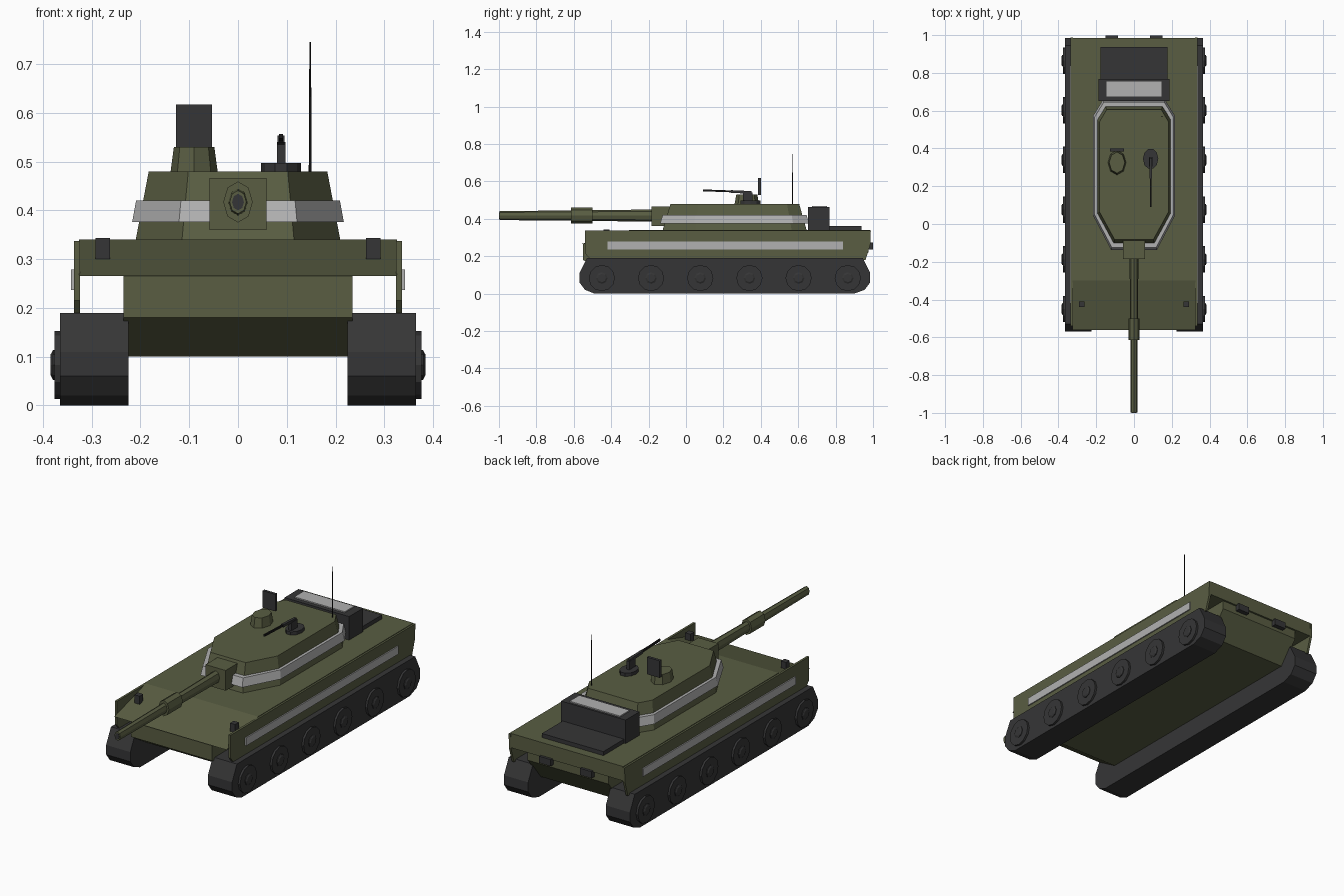
import bpy, bmesh, math
from mathutils import Matrix, Vector

if "Cube" in bpy.data.objects:
    bpy.data.objects.remove(bpy.data.objects["Cube"])


def material(name, rgb):
    m = bpy.data.materials.new(name)
    m.diffuse_color = (*rgb, 1)
    m.use_nodes = True
    m.node_tree.nodes["Principled BSDF"].inputs["Base Color"].default_value = m.diffuse_color
    return m


OLIVE = material("olive_paint", (0.100, 0.110, 0.055))
DARK = material("dark_rubber", (0.036, 0.036, 0.037))
GREY = material("light_grey", (0.44, 0.44, 0.44))
BLACK = material("black_metal", (0.010, 0.010, 0.010))


def finish(name, bm, mat):
    bmesh.ops.recalc_face_normals(bm, faces=bm.faces)
    me = bpy.data.meshes.new(name)
    bm.to_mesh(me)
    bm.free()
    me.materials.append(mat)
    ob = bpy.data.objects.new(name, me)
    bpy.context.collection.objects.link(ob)
    return ob


def loft(name, rings, mat):
    """Closed solid through rings of equal point count."""
    bm = bmesh.new()
    vs = [[bm.verts.new(p) for p in r] for r in rings]
    n = len(vs[0])
    for a, b in zip(vs, vs[1:]):
        for i in range(n):
            j = (i + 1) % n
            bm.faces.new((a[i], a[j], b[j], b[i]))
    bm.faces.new(vs[0])
    bm.faces.new(vs[-1])
    return finish(name, bm, mat)


def extrude_x(name, profile, x0, x1, mat):
    return loft(name, [[(x, y, z) for y, z in profile] for x in (x0, x1)], mat)


def box(name, x0, x1, y0, y1, z0, z1, mat):
    return extrude_x(name, [(y0, z0), (y1, z0), (y1, z1), (y0, z1)], x0, x1, mat)


def turned(name, origin, axis, stations, sides, mat, squash=1.0):
    """Stations are (distance, radius); squash scales the first cross direction."""
    o = Vector(origin)
    w = {"x": (1, 0, 0), "y": (0, 1, 0), "z": (0, 0, 1)}[axis]
    u = (0, 1, 0) if axis == "x" else (1, 0, 0)
    v = (0, 1, 0) if axis == "z" else (0, 0, 1)
    u, v, w = Vector(u), Vector(v), Vector(w)
    rings = []
    for d, r in stations:
        ring = []
        for i in range(sides):
            a = math.tau * i / sides
            ring.append(o + w * d + u * (r * squash * math.cos(a)) + v * (r * math.sin(a)))
        rings.append(ring)
    return loft(name, rings, mat)


# Hull: wide upper body with sloped front, narrow lower body between the tracks
extrude_x("upper_hull", [(-0.56, 0.265), (-0.30, 0.34), (0.985, 0.34), (0.985, 0.265)],
          -0.326, 0.326, OLIVE)
extrude_x("lower_hull", [(-0.55, 0.266), (-0.55, 0.18), (-0.42, 0.10), (0.88, 0.10),
                         (0.975, 0.22), (0.975, 0.266)], -0.235, 0.235, OLIVE)

# Parts repeated on both sides
track = [(-0.53, 0.19), (-0.57, 0.11), (-0.57, 0.06), (-0.54, 0.02), (-0.49, 0.0),
         (0.90, 0.0), (0.955, 0.02), (0.985, 0.06), (0.985, 0.11), (0.945, 0.19)]
skirt = [(-0.54, 0.337), (-0.54, 0.215), (-0.51, 0.18), (0.96, 0.18), (0.985, 0.26), (0.988, 0.337)]
for s, side in ((-1, "left"), (1, "right")):
    extrude_x(side + "_track", track, s * 0.225, s * 0.365, DARK)
    extrude_x(side + "_skirt", skirt, s * 0.324, s * 0.336, OLIVE)
    box(side + "_skirt_stripe", s * 0.334, s * 0.342, -0.42, 0.84, 0.237, 0.279, GREY)
    box(side + "_headlight", s * 0.262, s * 0.292, -0.44, -0.41, 0.300, 0.343, DARK)
    box(side + "_tail_light", s * 0.085, s * 0.152, 0.97, 0.999, 0.237, 0.272, DARK)
    for i in range(6):
        c = (0, -0.45 + 0.263 * i, 0.083)
        turned(f"{side}_wheel_{i + 1}", c, "x",
               [(s * 0.36, 0.07), (s * 0.376, 0.07)], 12, DARK)
        turned(f"{side}_wheel_hub_{i + 1}", c, "x",
               [(s * 0.37, 0.031), (s * 0.379, 0.031), (s * 0.384, 0.022)], 8, DARK)


def octagon(front, rear, wide, z):
    """front and rear are (half width, y), wide is (half width, y front, y rear)."""
    half = [front, (wide[0], wide[1]), (wide[0], wide[2]), rear]
    return [(x, y, z) for x, y in half] + [(-x, y, z) for x, y in reversed(half)]


# Turret body and its grey belt
loft("turret", [octagon((0.115, -0.125), (0.158, 0.645), (0.210, 0.05, 0.565), 0.338),
                octagon((0.102, -0.083), (0.145, 0.605), (0.183, 0.065, 0.54), 0.48)], OLIVE)
loft("turret_belt", [octagon((0.121, -0.138), (0.165, 0.657), (0.217, 0.045, 0.572), 0.376),
                     octagon((0.117, -0.125), (0.160, 0.645), (0.209, 0.05, 0.565), 0.42)], GREY)

# Gun: mantlet, tapered barrel, sleeve and bore
box("mantlet", -0.058, 0.058, -0.185, -0.04, 0.360, 0.466, OLIVE)
gun = (0, 0, 0.417)
turned("gun_barrel", gun, "y", [(-0.15, 0.033), (-0.55, 0.028), (-0.998, 0.024)], 8, OLIVE, 0.72)
turned("barrel_sleeve", gun, "y", [(-0.50, 0.042), (-0.615, 0.042)], 8, OLIVE, 0.72)
turned("gun_bore", gun, "y", [(-0.99, 0.017), (-1.0, 0.017)], 8, DARK, 0.72)

# Cupola with raised hatch
turned("cupola", (-0.09, 0.325, 0), "z", [(0.475, 0.066), (0.53, 0.056)], 8, OLIVE, 0.74)
box("cupola_hatch", -0.127, -0.053, 0.385, 0.40, 0.528, 0.617, DARK)

# Machine gun on its round mount
turned("machine_gun_mount", (0.088, 0.345, 0), "z", [(0.475, 0.055), (0.497, 0.055)], 10, DARK, 0.74)
box("machine_gun_post", 0.080, 0.097, 0.305, 0.355, 0.495, 0.540, DARK)
extrude_x("machine_gun_body", [(0.24, 0.539), (0.24, 0.553), (0.35, 0.548), (0.35, 0.533)],
          0.081, 0.095, DARK)
extrude_x("machine_gun_barrel", [(0.09, 0.547), (0.09, 0.557), (0.25, 0.551), (0.25, 0.541)],
          0.084, 0.092, BLACK)

# Antenna
turned("antenna", (0.148, 0.57, 0), "z", [(0.475, 0.003), (0.61, 0.0025), (0.745, 0.0015)], 6, BLACK)

# Rear stowage box, its lid plate and the engine deck
box("stowage_box", -0.187, 0.187, 0.652, 0.767, 0.338, 0.463, DARK)
box("stowage_lid", -0.146, 0.146, 0.675, 0.755, 0.460, 0.469, GREY)
box("engine_deck", -0.178, 0.178, 0.76, 0.938, 0.338, 0.361, DARK)
